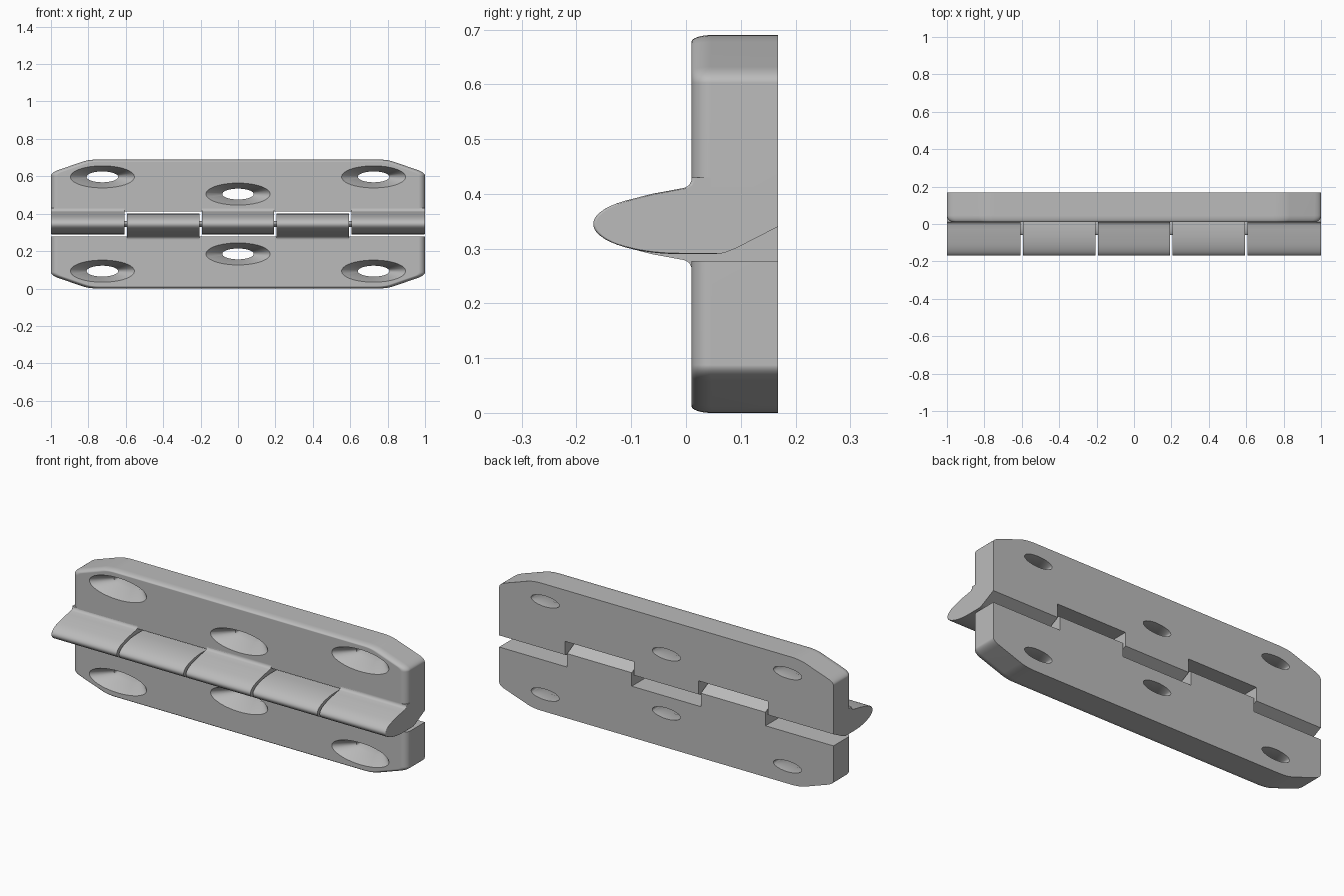
import bpy, bmesh
from math import radians, sin, cos, pi
from mathutils import Vector

cube = bpy.data.objects.get("Cube")
if cube:
    bpy.data.objects.remove(cube)

STRETCH = 2.9            # parts are shaped with round fillets, then stretched in x and y
MID = 0.345              # height of the hinge axis
FRONT, BACK = 0.01, 0.168
PIN_Y = -0.01
FILLET = 0.0125

metal = bpy.data.materials.new("grey_metal")
metal.use_nodes = True
GREY = (0.5, 0.5, 0.5, 1)
metal.diffuse_color = GREY
metal.node_tree.nodes["Principled BSDF"].inputs["Base Color"].default_value = GREY


def make_object(bm, name, flip=False):
    """Stretch the mesh, mirror it about the hinge axis if asked, and link it."""
    for v in bm.verts:
        v.co = (v.co.x * STRETCH, v.co.y * STRETCH, 2 * MID - v.co.z if flip else v.co.z)
    bmesh.ops.recalc_face_normals(bm, faces=bm.faces)
    mesh = bpy.data.meshes.new(name)
    bm.to_mesh(mesh)
    bm.free()
    obj = bpy.data.objects.new(name, mesh)
    bpy.context.collection.objects.link(obj)
    mesh.materials.append(metal)
    return obj


def smooth(obj):
    bpy.ops.object.select_all(action='DESELECT')
    obj.select_set(True)
    bpy.context.view_layer.objects.active = obj
    bpy.ops.object.shade_smooth_by_angle(angle=radians(38))
    obj.modifiers.new("even_normals", 'WEIGHTED_NORMAL').keep_sharp = True


def prism(points, offset):
    """Extrude a closed outline along a vector."""
    bm = bmesh.new()
    face = bm.faces.new([bm.verts.new(p) for p in points])
    result = bmesh.ops.extrude_face_region(bm, geom=[face], use_keep_orig=True)
    moved = [g for g in result["geom"] if isinstance(g, bmesh.types.BMVert)]
    bmesh.ops.translate(bm, verts=moved, vec=offset)
    bmesh.ops.recalc_face_normals(bm, faces=bm.faces)
    return bm


def round_edges(bm, test):
    edges = [e for e in bm.edges if all(test(v.co) for v in e.verts)]
    bmesh.ops.bevel(bm, geom=edges, offset=FILLET, offset_type='OFFSET', segments=8,
                    profile=0.5, affect='EDGES', clamp_overlap=True)


def arc(cx, cz, r, start, end, steps):
    return [(cx + r * cos(radians(start + (end - start) * i / steps)),
             cz + r * sin(radians(start + (end - start) * i / steps))) for i in range(steps + 1)]


def leaf(name, flip):
    """Flat plate with two cut corners and a rounded front rim."""
    half, top, inner = 1 / STRETCH, 0.69, 0.413
    cut, r = 0.07, 0.042
    t = r * (2 ** 0.5 - 1)
    right = [(half, inner)]
    right += arc(half - r, top - cut - t, r, 0, 45, 6)
    right += arc(half - cut - t, top - r, r, 45, 90, 6)
    outline = right + [(-x, z) for x, z in reversed(right)]
    bm = prism([(x, BACK / STRETCH, z) for x, z in outline],
               Vector((0, (FRONT - BACK) / STRETCH, 0)))
    y0 = FRONT / STRETCH
    edges = [e for e in bm.edges
             if all(abs(v.co.y - y0) < 1e-4 for v in e.verts)
             and not all(abs(v.co.z - inner) < 1e-4 for v in e.verts)]
    bmesh.ops.bevel(bm, geom=edges, offset=FILLET, offset_type='OFFSET', segments=8,
                    profile=0.5, affect='EDGES', clamp_overlap=True)
    plate = make_object(bm, name, flip)

    # countersunk screw holes
    cutter = make_object(screw_holes(), name + "_hole_cutter", flip)
    cutter.hide_render = True
    cut_mod = plate.modifiers.new("screw_holes", 'BOOLEAN')
    cut_mod.operation = 'DIFFERENCE'
    cut_mod.solver = 'EXACT'
    cut_mod.object = cutter
    bpy.context.view_layer.objects.active = plate
    bpy.ops.object.modifier_apply(modifier=cut_mod.name)
    bpy.data.objects.remove(cutter)
    smooth(plate)


def screw_holes():
    bm = bmesh.new()
    n, wide, narrow = 56, 0.059, 0.029
    y0 = FRONT / STRETCH
    profile = [(y0 - 0.01, wide + 0.01), (y0 + wide - narrow, narrow), (0.1, narrow)]
    for x, z in ((-0.725, 0.597), (0, 0.505), (0.725, 0.597)):
        rings = [[bm.verts.new((x / STRETCH + r * cos(2 * pi * i / n), y,
                                z + r * sin(2 * pi * i / n))) for i in range(n)]
                 for y, r in profile]
        for a, b in zip(rings, rings[1:]):
            for i in range(n):
                j = (i + 1) % n
                bm.faces.new((a[i], a[j], b[j], b[i]))
        bm.faces.new(rings[0])
        bm.faces.new(rings[-1])
    return bm


def knuckle(name, x0, x1, flip):
    """Barrel segment that flows into the plate; free ends are rounded."""
    barrel = [(PIN_Y + y * STRETCH, z) for y, z in arc(0, MID, 0.055, 124, 270, 22)]
    profile = [(BACK, 0.43), (FRONT, 0.43), (FRONT, 0.424), (0.006, 0.416), (-0.003, 0.411),
               (-0.03, 0.406), (-0.06, 0.4005)] + barrel
    profile += [(0.05, 0.29), (0.07, 0.292), (0.09, 0.3), (BACK, 0.34)]
    bm = prism([(x0 / STRETCH, y / STRETCH, z) for y, z in profile],
               Vector(((x1 - x0) / STRETCH, 0, 0)))
    end = 1 / STRETCH
    if max(abs(x0), abs(x1)) > 0.99:
        round_edges(bm, lambda c: abs(abs(c.x) - end) < 1e-4 and c.y < 0.055 / STRETCH)
    smooth(make_object(bm, name, flip))


# two mirrored leaves
leaf("upper_leaf", False)
leaf("lower_leaf", True)

# interlocking barrel segments
GAP = 0.007
knuckle("upper_knuckle_right", -1, -0.6 - GAP, False)
knuckle("upper_knuckle_middle", -0.2 + GAP, 0.2 - GAP, False)
knuckle("upper_knuckle_left", 0.6 + GAP, 1, False)
knuckle("lower_knuckle_right", -0.6 + GAP, -0.2 - GAP, True)
knuckle("lower_knuckle_left", 0.2 + GAP, 0.6 - GAP, True)

# hinge pin
pin = prism([(-0.3, PIN_Y / STRETCH + y, z) for y, z in arc(0, MID, 0.017, 0, 345, 23)],
            Vector((0.6, 0, 0)))
smooth(make_object(pin, "hinge_pin"))
